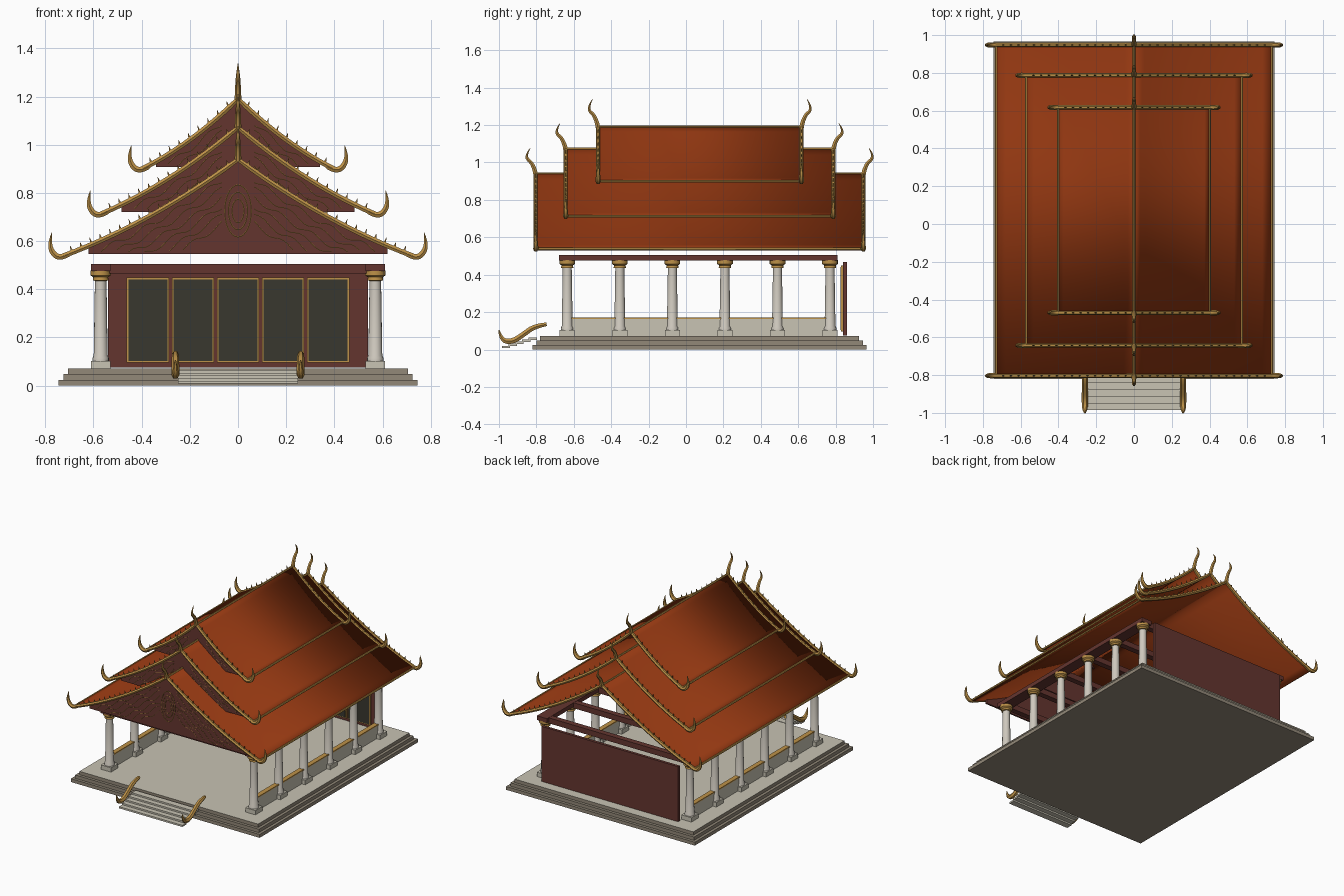
import bpy, bmesh, math
from mathutils import Vector

old = bpy.data.objects.get("Cube")
if old:
    bpy.data.objects.remove(old)


def material(name, r, g, b):
    def lin(c):
        c /= 255
        return c / 12.92 if c < 0.04 else ((c + 0.055) / 1.055) ** 2.4
    col = (lin(r), lin(g), lin(b), 1)
    m = bpy.data.materials.new(name)
    m.use_nodes = True
    m.diffuse_color = col
    m.node_tree.nodes["Principled BSDF"].inputs["Base Color"].default_value = col
    return m


TILE = material("orange tile", 146, 55, 17)
GOLD = material("gold", 190, 146, 72)
ORN = material("dull gold", 134, 100, 48)
WOOD = material("red brown wood", 100, 53, 47)
FLOOR = material("pale stone", 200, 195, 179)
STONE = material("grey stone", 146, 136, 120)
WHITE = material("plaster white", 207, 201, 190)
DARK = material("dark door", 56, 55, 47)


def finish(name, bm, *mats, smooth=False):
    bmesh.ops.recalc_face_normals(bm, faces=bm.faces[:])
    me = bpy.data.meshes.new(name)
    bm.to_mesh(me)
    bm.free()
    for m in mats:
        me.materials.append(m)
    ob = bpy.data.objects.new(name, me)
    bpy.context.collection.objects.link(ob)
    if smooth:
        shade(ob)
    return ob


def shade(ob):
    bpy.ops.object.select_all(action='DESELECT')
    ob.select_set(True)
    bpy.context.view_layer.objects.active = ob
    bpy.ops.object.shade_smooth_by_angle(angle=math.radians(40))


def add_box(bm, x0, x1, y0, y1, z0, z1):
    vs = bmesh.ops.create_cube(bm, size=1)["verts"]
    for v in vs:
        v.co = Vector(((x0 + x1) / 2 + v.co.x * (x1 - x0),
                       (y0 + y1) / 2 + v.co.y * (y1 - y0),
                       (z0 + z1) / 2 + v.co.z * (z1 - z0)))


def boxes(name, mat, *dims):
    bm = bmesh.new()
    for d in dims:
        add_box(bm, *d)
    return finish(name, bm, mat)


def tubes(name, mat, radius, paths, kind='POLY', taper=None, cyclic=False):
    """Sweep a round section along each path; taper lists radius factors."""
    cu = bpy.data.curves.new(name, 'CURVE')
    cu.dimensions = '3D'
    cu.bevel_depth = radius
    cu.bevel_resolution = 1
    cu.use_fill_caps = True
    cu.resolution_u = 4
    for path in paths:
        sp = cu.splines.new(kind)
        sp.points.add(len(path) - 1)
        for i, p in enumerate(path):
            sp.points[i].co = (*p, 1)
            sp.points[i].radius = taper[i] if taper else 1
        sp.use_cyclic_u = cyclic
        if kind == 'NURBS':
            sp.order_u = 3
            sp.use_endpoint_u = True
    tmp = bpy.data.objects.new(name + "_path", cu)
    bpy.context.collection.objects.link(tmp)
    me = bpy.data.meshes.new_from_object(tmp.evaluated_get(bpy.context.evaluated_depsgraph_get()))
    bpy.data.objects.remove(tmp)
    me.name = name
    me.materials.clear()
    me.materials.append(mat)
    ob = bpy.data.objects.new(name, me)
    bpy.context.collection.objects.link(ob)
    shade(ob)
    return ob


# Stepped platform with a pale paved top
for i, part in enumerate(("lower", "middle", "upper")):
    s = 0.02 * i
    ob = boxes(part + "_platform", STONE,
               (-0.745 + s, 0.745 - s, -0.82 + s, 0.965 - s, 0.024 * i, 0.024 * (i + 1)))
    ob.data.materials.append(FLOOR)
    if part == "upper":
        for f in ob.data.polygons:
            f.material_index = int(f.normal.z > 0.5)

# Entrance stairs and curled railings
boxes("stairs", FLOOR, *[(-0.25, 0.25, -0.985 + 0.036 * i, -0.94 + 0.036 * i,
                          0.008 + 0.011 * i, 0.02 + 0.011 * i) for i in range(5)])
rail = [(-1.0, 0.105), (-0.99, 0.05), (-0.93, 0.04), (-0.87, 0.08), (-0.81, 0.125), (-0.745, 0.135)]
tubes("stair_railings", GOLD, 0.016, [[(s * 0.26, y, z) for y, z in rail] for s in (-1, 1)],
      'NURBS', (0.2, 0.9, 1.1, 1, 1, 0.7))

# Colonnade: plinth, tapered shaft, flared gilded capital
COL_X = 0.57
COL_Y = [-0.635 + 0.281 * i for i in range(6)]
PROFILE = [(0.034, 0.1), (0.034, 0.115), (0.029, 0.125), (0.024, 0.435), (0.033, 0.437),
           (0.031, 0.45), (0.042, 0.458), (0.042, 0.478)]


def lathe(bm, profile, cx, cy, n=16):
    rings = [[bm.verts.new((cx + r * math.cos(a * math.tau / n), cy + r * math.sin(a * math.tau / n), z))
              for a in range(n)] for r, z in profile]
    for lo, hi in zip(rings, rings[1:]):
        for a in range(n):
            b = (a + 1) % n
            bm.faces.new((lo[a], lo[b], hi[b], hi[a]))
    bm.faces.new(rings[-1])
    bm.faces.new(rings[0])


bm = bmesh.new()
for s in (-1, 1):
    for y in COL_Y:
        lathe(bm, PROFILE, s * COL_X, y)
for f in bm.faces:
    f.material_index = int(f.calc_center_median().z > 0.4352)
finish("columns", bm, WHITE, GOLD, smooth=True)
boxes("column_plinths", FLOOR, *[(s * COL_X - 0.04, s * COL_X + 0.04, y - 0.04, y + 0.04, 0.07, 0.103)
                                 for s in (-1, 1) for y in COL_Y])

# Low side walls with gilded rails
for name, mat, w, z0, z1 in (("low_walls", FLOOR, 0.013, 0.07, 0.163), ("low_wall_rails", GOLD, 0.017, 0.163, 0.171)):
    boxes(name, mat, *[(s * COL_X - w, s * COL_X + w, COL_Y[0], COL_Y[-1], z0, z1) for s in (-1, 1)])

# Beams over the columns
boxes("long_beams", WOOD, *[(s * COL_X - 0.04, s * COL_X + 0.04, -0.68, 0.81, 0.475, 0.505) for s in (-1, 1)])
boxes("cross_beams", WOOD, *[(-0.535, 0.535, y - 0.02, y + 0.02, 0.465, 0.504) for y in COL_Y])

# Back wall with five framed door panels
boxes("back_wall", WOOD, (-0.54, 0.54, 0.84, 0.86, 0.075, 0.468))
DOORS = [0.187 * i for i in range(-2, 3)]
boxes("door_frames", GOLD, *[(x - 0.088, x + 0.088, 0.83, 0.84, 0.095, 0.448) for x in DOORS])
boxes("door_panels", DARK, *[(x - 0.081, x + 0.081, 0.826, 0.831, 0.103, 0.44) for x in DOORS])


# Three nested roof tiers, each with a sagging slope
def roof_tier(label, w, apex, eave, y0, y1, horn):
    def z_at(x):
        t = abs(x) / w
        return apex - (apex - eave) * (t + 0.33 * t * (1 - t))

    xs = [w * i / 14 for i in range(-14, 15)]

    # tiled sheet
    bm = bmesh.new()
    rows = [[bm.verts.new((x, y, z_at(x))) for x in xs] for y in (y0, y1)]
    for i in range(len(xs) - 1):
        bm.faces.new((rows[0][i], rows[0][i + 1], rows[1][i + 1], rows[1][i]))
    roof = finish(label + "_roof", bm, TILE, smooth=True)
    sol = roof.modifiers.new("thickness", 'SOLIDIFY')
    sol.thickness = 0.01
    sol.offset = 0

    # bargeboards, ridge and eave trims
    tubes(label + "_bargeboards", GOLD, 0.012, [[(x, y, z_at(x) + 0.002) for x in xs] for y in (y0, y1)])
    tubes(label + "_ridge_and_eaves", GOLD, 0.007,
          [[(x, y0, z_at(x) + 0.003), (x, y1, z_at(x) + 0.003)] for x in (-w, 0, w)])

    # upturned eave tails and ridge horns
    tail = [(-0.03, 0.012), (0.0, -0.004), (0.035, 0.005), (0.058, 0.05), (0.045, 0.1)]
    tubes(label + "_eave_tails", GOLD, 0.013,
          [[(s * (w + dx * 0.95), y, eave + dz) for dx, dz in tail] for s in (-1, 1) for y in (y0, y1)],
          'NURBS', (0.9, 1, 1.1, 0.8, 0.1))
    spire = [(0, -0.02), (0.012, 0.4), (0.062, 0.65), (0.03, 1.0)]
    tubes(label + "_ridge_horns", GOLD, 0.013,
          [[(0, y + d * dy, apex + dz * horn) for dy, dz in spire] for y, d in ((y0, -1), (y1, 1))],
          'NURBS', (1.1, 0.9, 0.7, 0.1))

    # small thorns along the bargeboards
    bm = bmesh.new()
    n = round(w * 24)
    for y in (y0, y1):
        for s in (-1, 1):
            for i in range(1, n):
                x = s * w * i / n
                z = z_at(x) + 0.008
                base = [bm.verts.new((x + a, y + b, z)) for a, b in
                        ((-0.006, -0.004), (0.006, -0.004), (0.006, 0.004), (-0.006, 0.004))]
                tip = bm.verts.new((x + s * 0.008, y, z + 0.024))
                bm.faces.new(base)
                for k in range(4):
                    bm.faces.new((base[k], base[(k + 1) % 4], tip))
    finish(label + "_thorns", bm, ORN)

    # front pediment
    base, yp = eave + 0.011, y0 + 0.015
    px = [0.85 * x for x in xs]
    bm = bmesh.new()
    pts = [(x, max(z_at(x) - 0.006, base + 0.002)) for x in px] + [(px[-1], base), (px[0], base)]
    face = bm.faces.new([bm.verts.new((x, yp, z)) for x, z in pts])
    ext = bmesh.ops.extrude_face_region(bm, geom=[face])["geom"]
    for v in ext:
        if isinstance(v, bmesh.types.BMVert):
            v.co.y += 0.012
    finish(label + "_pediment", bm, WOOD)

    # scrolling relief lines following the slope
    paths = []
    for k in range(1, 7):
        off = 0.036 * k
        run = []
        for i in range(121):
            x = w * 0.78 * (i / 60 - 1)
            z = z_at(x) - off + 0.011 * math.sin(abs(x) * 48 + k * 1.9)
            if z > base + 0.008 and abs(x) > 0.065:
                run.append((x, yp, z))
        for s in (-1, 1):
            half = [p for p in run if p[0] * s > 0]
            if len(half) > 3:
                paths.append(half)
    tubes(label + "_relief", ORN, 0.0022, paths)
    return yp


front = roof_tier("lower", 0.73, 0.937, 0.535, -0.803, 0.948, 0.14)
roof_tier("middle", 0.57, 1.07, 0.71, -0.643, 0.787, 0.14)
roof_tier("upper", 0.40, 1.188, 0.897, -0.47, 0.617, 0.15)

# Oval medallion on the front pediment
tubes("medallion_rings", ORN, 0.003,
      [[(0.055 * k * math.cos(a * math.tau / 28), front, 0.725 + 0.108 * k * math.sin(a * math.tau / 28))
        for a in range(28)] for k in (0.45, 0.72, 1)], cyclic=True)
